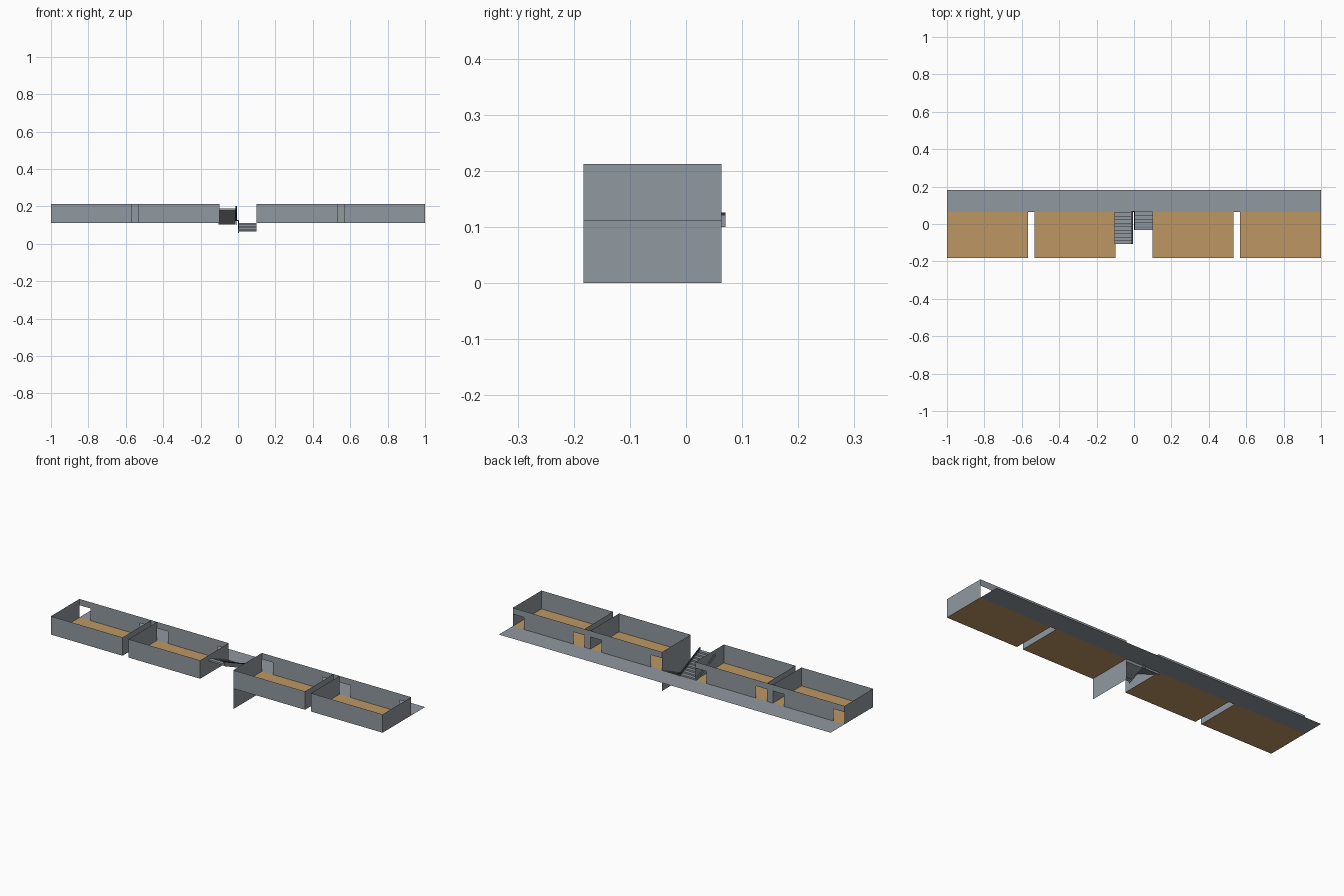
import bpy, bmesh

if "Cube" in bpy.data.objects:
    bpy.data.objects.remove(bpy.data.objects["Cube"])


def material(name, rgb):
    m = bpy.data.materials.new(name)
    m.diffuse_color = (*rgb, 1)
    m.use_nodes = True
    m.node_tree.nodes["Principled BSDF"].inputs["Base Color"].default_value = m.diffuse_color
    return m


GREY = material("concrete_grey", (0.28, 0.315, 0.35))
WOOD = material("floor_wood", (0.51, 0.31, 0.127))
DARK = material("rail_dark", (0.035, 0.037, 0.042))

LEVEL, TOP, DOOR_TOP = 0.112, 0.212, 0.178   # floor, wall top, door head
FRONT, BACK, EDGE = -0.183, 0.063, 0.183     # y of front wall, back wall, walkway edge
DOOR_W = 0.067
ROOMS = [(0.1, 0.532), (0.568, 1.0)]


def finish(name, bm, mat, mirror=False):
    me = bpy.data.meshes.new(name)
    bm.to_mesh(me)
    bm.free()
    ob = bpy.data.objects.new(name, me)
    bpy.context.collection.objects.link(ob)
    me.materials.append(mat)
    if mirror:
        ob.modifiers.new("mirror", 'MIRROR').use_axis = (True, False, False)
    return ob


def face(bm, *pts):
    bm.faces.new([bm.verts.new(p) for p in pts])


def wall_x(bm, y, x0, x1, z0, z1, side):
    """Thin wall running along x, facing side * y."""
    pts = [(x0, y, z0), (x1, y, z0), (x1, y, z1), (x0, y, z1)]
    face(bm, *(pts if side < 0 else pts[::-1]))


def wall_y(bm, x, y0, y1, z0, z1, side):
    """Thin wall running along y, facing side * x."""
    pts = [(x, y0, z0), (x, y1, z0), (x, y1, z1), (x, y0, z1)]
    face(bm, *(pts if side > 0 else pts[::-1]))


def slab(bm, x0, x1, y0, y1, z):
    face(bm, (x0, y0, z), (x1, y0, z), (x1, y1, z), (x0, y1, z))


def extrude_x(name, profile, x0, x1, mat):
    """Solid from a (y, z) profile between two x positions."""
    bm = bmesh.new()
    f = bm.faces.new([bm.verts.new((x0, y, z)) for y, z in profile])
    r = bmesh.ops.extrude_face_region(bm, geom=[f])
    vs = [v for v in r["geom"] if isinstance(v, bmesh.types.BMVert)]
    bmesh.ops.translate(bm, verts=vs, vec=(x1 - x0, 0, 0))
    bmesh.ops.recalc_face_normals(bm, faces=bm.faces)
    return finish(name, bm, mat)


# Rooms: floors, front and side walls, mirrored to the other wing
floors, walls = bmesh.new(), bmesh.new()
for x0, x1 in ROOMS:
    slab(floors, x0, x1, FRONT, BACK, LEVEL)
    wall_x(walls, FRONT, x0, x1, LEVEL, TOP, -1)
    wall_y(walls, x0, FRONT, BACK, LEVEL, TOP, -1)
    wall_y(walls, x1, FRONT, BACK, LEVEL, TOP, 1)
    # back wall with a doorway at each end
    wall_x(walls, BACK, x0, x1, DOOR_TOP, TOP, 1)
    wall_x(walls, BACK, x0 + DOOR_W, x1 - DOOR_W, LEVEL, DOOR_TOP, 1)
# back of the gap between the rooms
wall_x(walls, BACK, ROOMS[0][1], ROOMS[1][0], LEVEL, TOP, 1)
finish("room_floors", floors, WOOD, True)
finish("room_walls", walls, GREY, True)

# Walkway along the back
bm = bmesh.new()
slab(bm, -1, 1, BACK, EDGE, LEVEL)
finish("walkway", bm, GREY)

# Stairwell wall of the storey below
bm = bmesh.new()
wall_y(bm, 0.1, FRONT, BACK, 0, LEVEL, 1)
finish("lower_stair_wall", bm, GREY)

# Stairs
RUN, RISE, SOFFIT = 0.019, 0.0085, 0.010


def flight(name, steps, direction, x0, x1):
    y, z = BACK, LEVEL
    pts = [(y, z)]
    for _ in range(steps):
        if direction > 0:
            pts += [(y, z + RISE), (y - RUN, z + RISE)]
        else:
            pts += [(y, z - RISE), (y - RUN, z - RISE)]
        y, z = y - RUN, z + direction * RISE
    if direction > 0:
        pts += [(y, z - SOFFIT), (BACK, LEVEL - SOFFIT)]
    else:
        pts += [(y, z - 0.004), (BACK, LEVEL - SOFFIT - 0.004)]
    # drop a repeated first point on the downward flight
    extrude_x(name, pts, x0, x1, GREY)


flight("stairs_up", 9, 1, -0.105, -0.013)
flight("stairs_down", 5, -1, 0.005, 0.1)


# Sloping parapets with dark handrails
def railing(name, steps, direction, x0, x1):
    ye, dz = BACK - steps * RUN, direction * steps * RISE
    lo, mid, hi = LEVEL - 0.012, LEVEL + 0.009, LEVEL + 0.014
    for part, a, b, mat, w in (("parapet", lo, mid, GREY, 0), ("handrail", mid, hi, DARK, 0.001)):
        extrude_x(name + "_" + part,
                  [(0.07, a), (0.07, b), (BACK, b), (ye, b + dz), (ye, a + dz), (BACK, a)],
                  x0 - w, x1 + w, mat)


railing("upper", 9, 1, -0.012, -0.007)
railing("lower", 5, -1, 0.0, 0.005)
# turn of the handrail at the landing
extrude_x("handrail_turn", [(0.064, LEVEL + 0.009), (0.07, LEVEL + 0.009),
                            (0.07, LEVEL + 0.014), (0.064, LEVEL + 0.014)], -0.007, 0.0, DARK)
